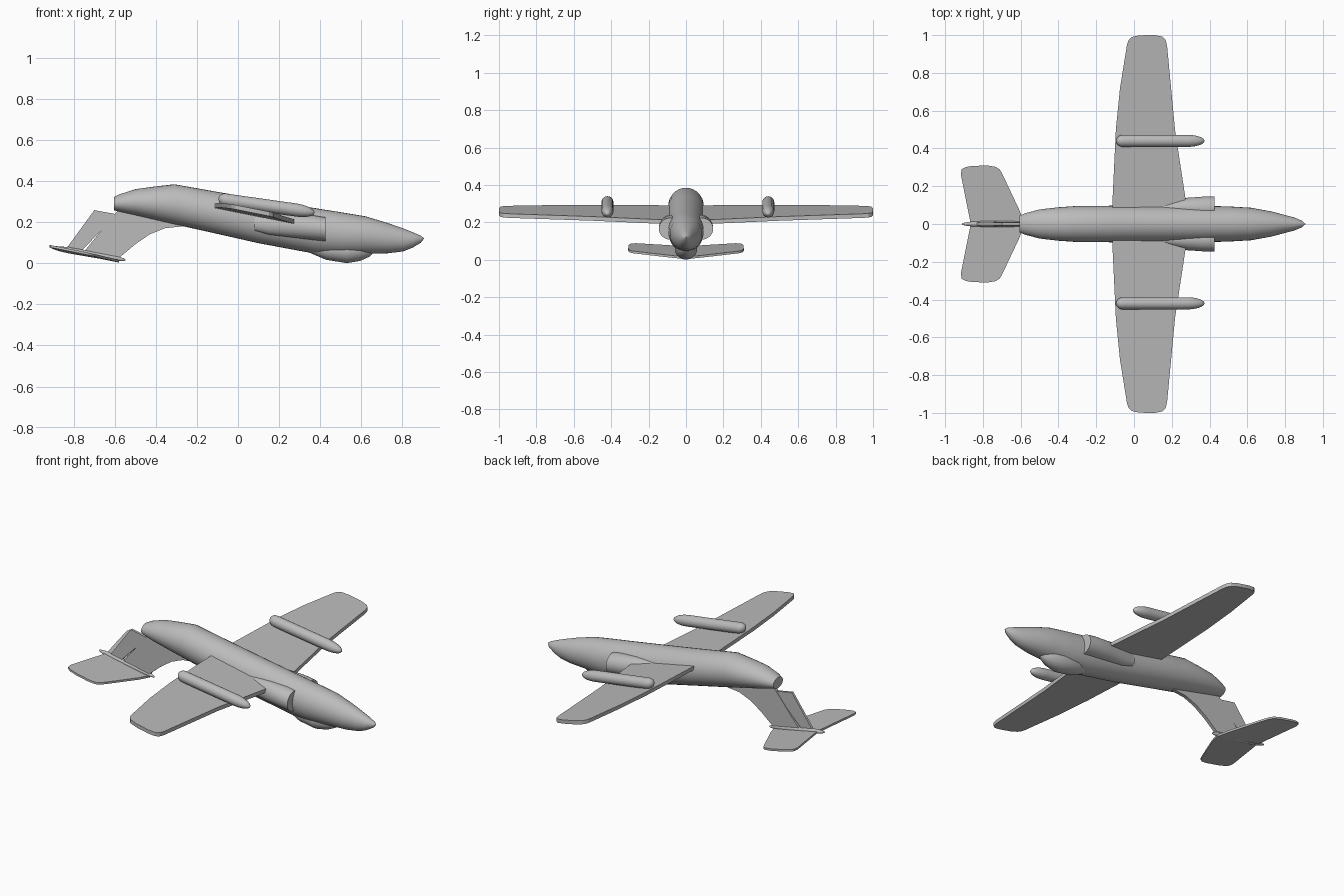
import bpy, bmesh, math

cube = bpy.data.objects.get("Cube")
if cube:
    bpy.data.objects.remove(cube, do_unlink=True)

grey = bpy.data.materials.new("plain grey")
grey.use_nodes = True
grey.diffuse_color = (0.5, 0.5, 0.5, 1)
grey.node_tree.nodes["Principled BSDF"].inputs["Base Color"].default_value = (0.5, 0.5, 0.5, 1)

SLOPE = -0.2  # nose-down attitude of the flying surfaces


def finish(name, bm, smooth=35):
    bmesh.ops.remove_doubles(bm, verts=bm.verts, dist=0.0002)
    bmesh.ops.recalc_face_normals(bm, faces=bm.faces)
    mesh = bpy.data.meshes.new(name)
    bm.to_mesh(mesh)
    bm.free()
    mesh.materials.append(grey)
    ob = bpy.data.objects.new(name, mesh)
    bpy.context.collection.objects.link(ob)
    bpy.ops.object.select_all(action="DESELECT")
    ob.select_set(True)
    bpy.context.view_layer.objects.active = ob
    bpy.ops.object.shade_smooth_by_angle(angle=math.radians(smooth))
    return ob


def loft(name, stations, y=0, sides=32):
    """Skin elliptical rings given as (x, top z, bottom z, half width)."""
    bm = bmesh.new()
    rings = []
    for x, top, bottom, half in stations:
        mid, rz = (top + bottom) / 2, (top - bottom) / 2
        ring = []
        for i in range(sides):
            a = math.tau * i / sides
            ring.append(bm.verts.new((x, y + half * math.cos(a), mid + rz * math.sin(a))))
        rings.append(ring)
    for r, s in zip(rings, rings[1:]):
        for i in range(sides):
            j = (i + 1) % sides
            bm.faces.new((r[i], r[j], s[j], s[i]))
    bm.faces.new(rings[0])
    bm.faces.new(rings[-1])
    return finish(name, bm)


def bullet(name, x0, x1, z0, z1, radius, y=0, tail=0.08, nose=0.2):
    """Slim round body with a blunt tail and a longer rounded nose."""
    stations = []
    n = 8
    for i in range(n + 1):
        a = math.pi / 2 * i / n
        stations.append((tail * (1 - math.cos(a)), math.sin(a)))
    for i in range(n + 1):
        a = math.pi / 2 * i / n
        stations.append((1 - nose + nose * math.sin(a), math.cos(a)))
    rings = []
    for t, k in stations:
        r, z = radius * max(k, 0.004), z0 + (z1 - z0) * t
        rings.append((x0 + (x1 - x0) * t, z + r, z - r, r))
    return loft(name, rings, y, 20)


def slab(name, lower, upper):
    """Closed plate between two matching outlines."""
    bm = bmesh.new()
    a = [bm.verts.new(p) for p in lower]
    b = [bm.verts.new(p) for p in upper]
    bm.faces.new(a)
    bm.faces.new(b)
    for i in range(len(a)):
        j = (i + 1) % len(a)
        bm.faces.new((a[i], a[j], b[j], b[i]))
    return finish(name, bm, 30)


def surface(name, outline, side, x_mid, z_mid, dihedral, thick):
    """Pitched horizontal surface from an (x, y) outline."""
    def layer(dz):
        return [(x, side * y, z_mid + dihedral * y + SLOPE * (x - x_mid) + dz) for x, y in outline]
    return slab(name, layer(-thick / 2), layer(thick / 2))


def fin(name, outline, thick):
    """Upright plate from an (x, z) outline."""
    return slab(name, [(x, -thick / 2, z) for x, z in outline],
                [(x, thick / 2, z) for x, z in outline])


# Fuselage, with a flat tail end
loft("fuselage", [
    (-.605, .322, .259, .045), (-.575, .337, .251, .057), (-.5, .361, .234, .077),
    (-.405, .374, .212, .088), (-.31, .385, .19, .095), (-.09, .346, .141, .097),
    (.1, .314, .098, .097), (.38, .268, .046, .096), (.5, .249, .04, .093),
    (.62, .229, .046, .086), (.73, .196, .049, .066), (.805, .17, .058, .046),
    (.85, .152, .076, .034), (.89, .135, .1, .017), (.907, .122, .121, .001)])

# Canopy bulge
loft("canopy", [
    (.33, .11, .06, .02), (.38, .12, .038, .042), (.43, .12, .017, .055),
    (.53, .12, .001, .06), (.595, .12, .012, .05), (.64, .1, .032, .03),
    (.66, .08, .05, .008)])

wing = [(-.115, 0), (-.115, .1), (-.096, .5), (-.074, .72), (-.037, .95), (-.028, .975),
        (-.012, .99), (.03, .999), (.11, 1), (.15, .992), (.167, .975), (.175, .945),
        (.217, .5), (.278, .1), (.278, 0)]
tailplane = [(-.864, 0), (-.917, .265), (-.912, .29), (-.89, .302), (-.85, .308), (-.77, .309),
             (-.73, .302), (-.71, .288), (-.69, .25), (-.605, .07), (-.58, 0)]

for side, label, pod_y in ((1, "left", .44), (-1, "right", -.42)):
    surface(label + "_wing", wing, side, .08, .24, .015, .022)
    surface(label + "_tailplane", tailplane, side, -.75, .044, .02, .012)
    bullet(label + "_pod", -.095, .373, .313, .247, .032, pod_y)
    # Half-round air intake with an open-looking flat front
    loft(label + "_intake", [
        (.08, .23, .16, .02), (.15, .24, .14, .03), (.27, .24, .125, .055),
        (.37, .233, .113, .062), (.425, .224, .108, .062)], side * .083)

# Vertical tail, hanging below the body
fin("tail_fin", [(-.575, .27), (-.27, .2), (-.27, .18), (-.356, .171), (-.43, .141),
                 (-.5, .093), (-.575, .03), (-.745, .063)], .02)
fin("rudder", [(-.7, .259), (-.59, .239), (-.757, .066), (-.83, .08)], .014)
bullet("tail_bullet", -.912, -.547, .078, .016, .015, tail=.3, nose=.3)
